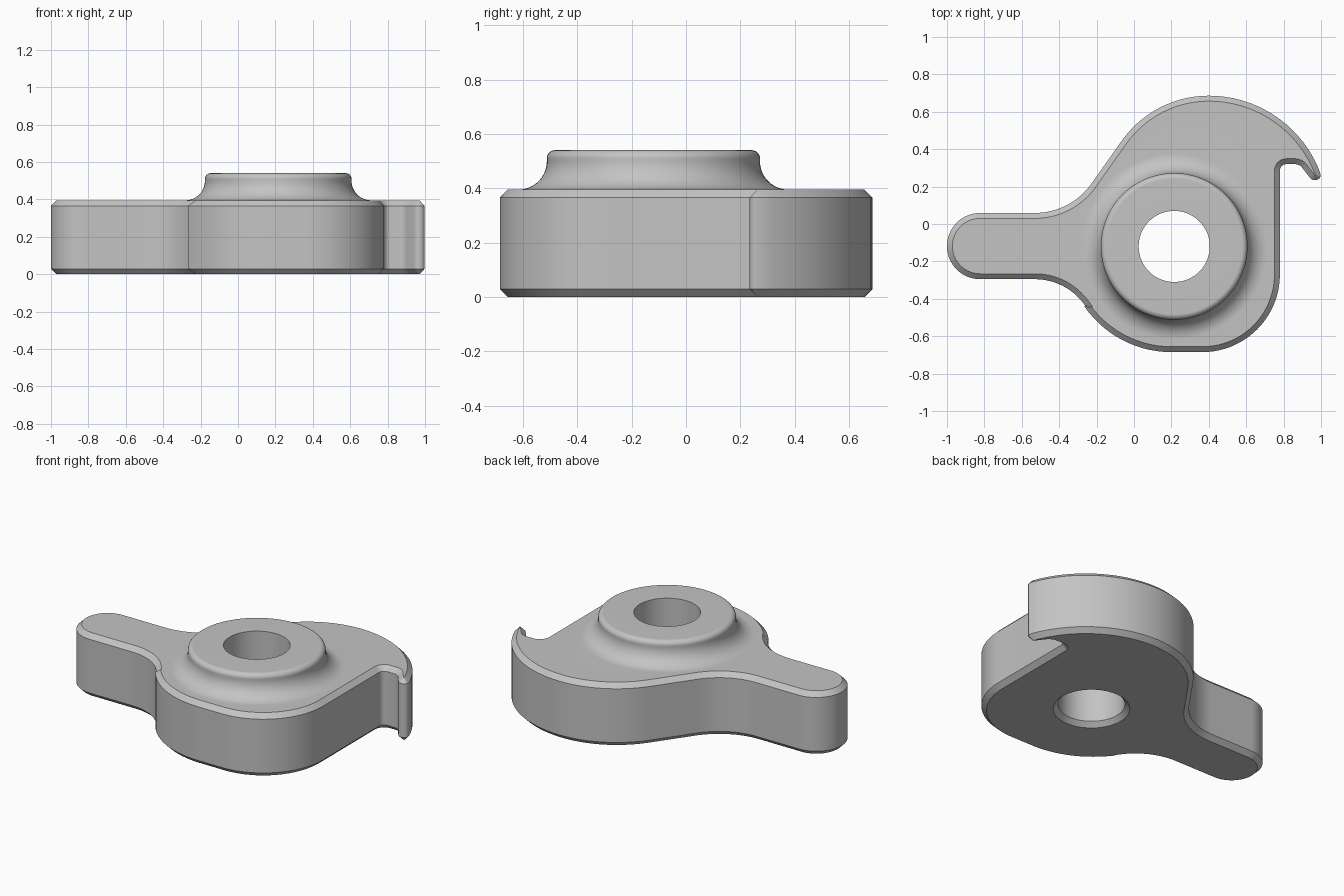
import bpy, bmesh, math
from mathutils import Vector

if "Cube" in bpy.data.objects:
    bpy.data.objects.remove(bpy.data.objects["Cube"])

HEIGHT, CHAMFER = 0.395, 0.029
HUB = Vector((0.215, -0.12))
HUB_SIDES = 96


def arc(cx, cy, r, a0, a1):
    """Points along an arc, angles in degrees."""
    n = max(6, round(abs(a1 - a0) / 4))
    return [Vector((cx + r * math.cos(math.radians(a0 + (a1 - a0) * i / n)),
                    cy + r * math.sin(math.radians(a0 + (a1 - a0) * i / n))))
            for i in range(n + 1)]


def inset(points, d):
    """Mitred inward offset of a clockwise outline."""
    out = []
    for i, p in enumerate(points):
        a = (p - points[i - 1]).normalized()
        b = (points[(i + 1) % len(points)] - p).normalized()
        na, nb = Vector((a.y, -a.x)), Vector((b.y, -b.x))
        out.append(p + (na + nb) * d / (1 + na.dot(nb)))
    return out


# Plate outline, clockwise, as tangent arcs joined by straight runs
outline = []
for a in [
    (-0.823, -0.118, 0.177, 270, 90),       # handle end
    (-0.53, 0.429, 0.37, -90, -35.7),       # upper handle fillet
    (0.40, 0.116, 0.57, 144.3, 90),         # back shoulder
    (0.40, 0.049, 0.637, 90, 20.9),         # sweep to the hook
    (0.967, 0.267, 0.033, -20, -150),       # hook tip
    (0.86, 0.27, 0.05, 30, 90),             # notch, outer corner
    (0.815, 0.285, 0.035, 90, 180),         # notch, inner corner
    (0.365, -0.27, 0.415, 0, -90),          # front right corner
    (0.20, -0.12, 0.565, -90, -145.6),      # front left corner
    (-0.53, -0.62, 0.325, 34.4, 90),        # lower handle fillet
]:
    for p in arc(*a):
        if not outline or (p - outline[-1]).length > 0.003:
            outline.append(p)
inner = inset(outline, CHAMFER)

# Hub and bore section as (radius, z), from bottom of bore to foot of flare
section = [(0.218, 0), (0.19, 0.028), (0.19, 0.54)]
section += [tuple(p) for p in arc(0.362, 0.51, 0.03, 90, 0)]
section += [tuple(p) for p in arc(0.497, HEIGHT + 0.105, 0.105, 180, 270)]

bm = bmesh.new()


def ring(points, z):
    vs = [bm.verts.new((p.x, p.y, z)) for p in points]
    return vs, [bm.edges.new((vs[i - 1], vs[i])) for i in range(len(vs))]


def skin(rings):
    for (a, _), (b, _) in zip(rings, rings[1:]):
        for i in range(len(a)):
            bm.faces.new((a[i - 1], a[i], b[i], b[i - 1]))


# Side wall with chamfers
wall = [ring(inner, 0), ring(outline, CHAMFER),
        ring(outline, HEIGHT - CHAMFER), ring(inner, HEIGHT)]
skin(wall)

# Bore, hub rim and flare
circle = [Vector((math.cos(t), math.sin(t))) for t in
          (2 * math.pi * i / HUB_SIDES for i in range(HUB_SIDES))]
hub = [ring([HUB + c * r for c in circle], z) for r, z in section]
skin(hub)

# Flat bottom and top between outline and hub
for outer, hole, n in ((wall[0], hub[0], -1), (wall[-1], hub[-1], 1)):
    bmesh.ops.triangle_fill(bm, use_beauty=True, edges=outer[1] + hole[1],
                            normal=(0, 0, n))
bmesh.ops.recalc_face_normals(bm, faces=bm.faces)

mesh = bpy.data.meshes.new("cam_lever")
bm.to_mesh(mesh)
bm.free()
lever = bpy.data.objects.new("cam_lever", mesh)
bpy.context.collection.objects.link(lever)

grey = bpy.data.materials.new("light_grey")
grey.diffuse_color = (0.55, 0.55, 0.55, 1)
grey.use_nodes = True
grey.node_tree.nodes["Principled BSDF"].inputs["Base Color"].default_value = grey.diffuse_color
mesh.materials.append(grey)

bpy.context.view_layer.objects.active = lever
lever.select_set(True)
bpy.ops.object.shade_smooth_by_angle(angle=math.radians(30))
